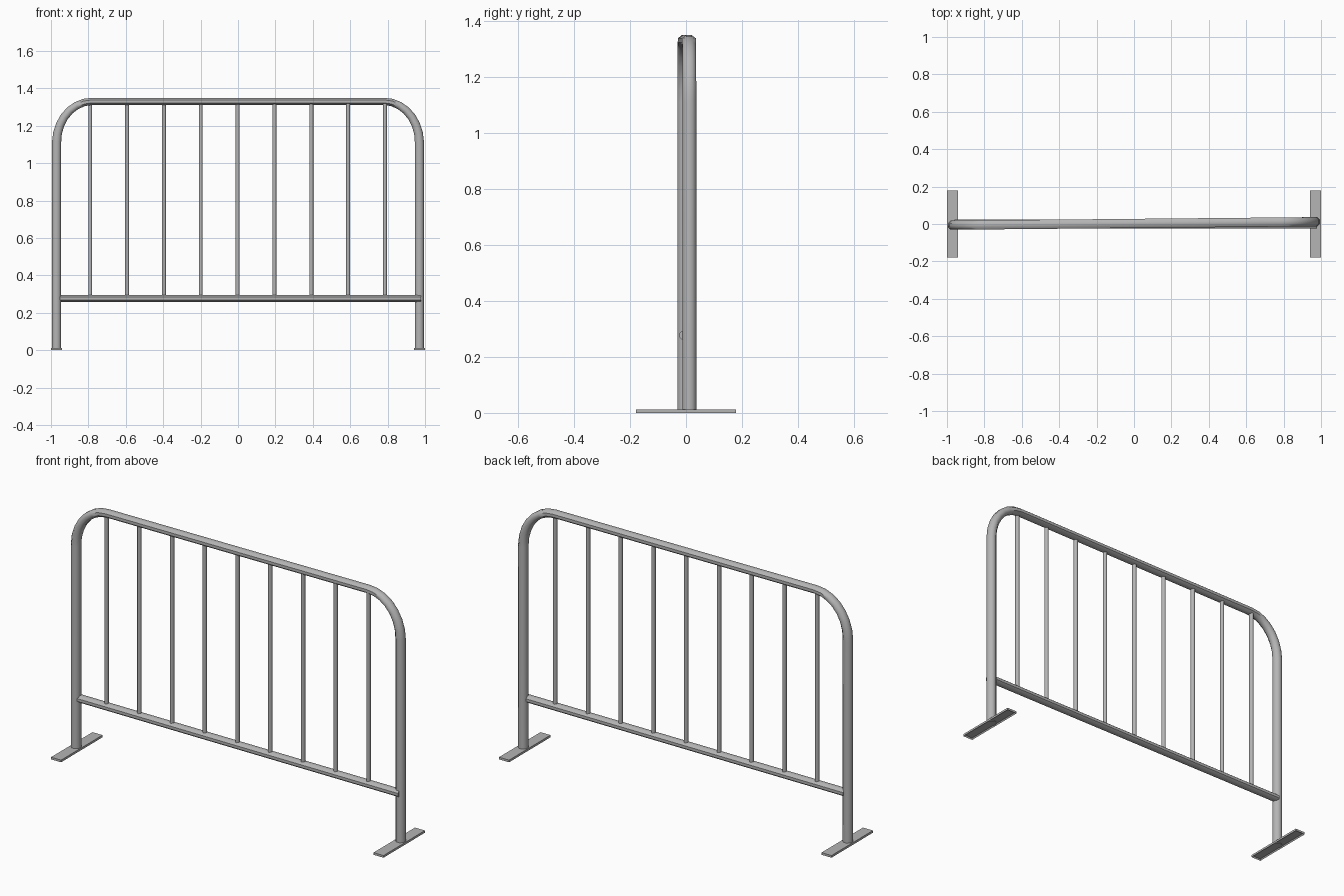
import bpy, bmesh, math
from mathutils import Vector

cube = bpy.data.objects.get("Cube")
if cube:
    bpy.data.objects.remove(cube, do_unlink=True)

steel = bpy.data.materials.new("galvanised_grey")
steel.use_nodes = True
GREY = (0.46, 0.46, 0.46, 1)
steel.diffuse_color = GREY
steel.node_tree.nodes["Principled BSDF"].inputs["Base Color"].default_value = GREY


def finish(name, bm, smooth=True):
    bmesh.ops.recalc_face_normals(bm, faces=bm.faces)
    mesh = bpy.data.meshes.new(name)
    bm.to_mesh(mesh)
    bm.free()
    mesh.materials.append(steel)
    obj = bpy.data.objects.new(name, mesh)
    bpy.context.collection.objects.link(obj)
    if smooth:
        bpy.ops.object.select_all(action='DESELECT')
        obj.select_set(True)
        bpy.context.view_layer.objects.active = obj
        bpy.ops.object.shade_smooth_by_angle(angle=math.radians(50))
    return obj


def tube(name, path, radii, depth, sides=8):
    """Sweep an oval section along an upright path; radii lie in the x-z plane, depth along y."""
    bm = bmesh.new()
    path = [Vector(p) for p in path]
    grow = 1 / math.cos(math.pi / sides)
    rings = []
    for i, p in enumerate(path):
        t = path[min(i + 1, len(path) - 1)] - path[max(i - 1, 0)]
        across = Vector((t.z, 0, -t.x)).normalized()
        ring = []
        for k in range(sides):
            a = 2 * math.pi * (k + 0.5) / sides
            offset = across * math.cos(a) * radii[i] + Vector((0, math.sin(a) * depth, 0))
            ring.append(bm.verts.new(p + offset * grow))
        rings.append(ring)
    for a, b in zip(rings, rings[1:]):
        for k in range(sides):
            n = (k + 1) % sides
            bm.faces.new((a[k], a[n], b[n], b[k]))
    bm.faces.new(rings[0])
    bm.faces.new(rings[-1])
    return finish(name, bm)


def lean(x):
    # The hoop is turned very slightly about the vertical
    return 0.003 + 0.0095 * x


# Bent hoop: two posts, rounded corners and top rail
STEPS = 7
half = [(0.97, 0.004, 0.0245)]
for i in range(STEPS + 1):
    a = math.pi / 2 * i / STEPS
    half.append((0.78 + 0.19 * math.cos(a), 1.11 + 0.22 * math.sin(a),
                 0.0245 - 0.0055 * i / STEPS))
outline = [(-x, z, r) for x, z, r in half] + half[::-1]
tube("hoop_frame", [(x, lean(x), z) for x, z, r in outline], [r for x, z, r in outline], 0.0245)

# Lower rail
tube("lower_rail", [(-0.96, 0, 0.277), (0.978, 0, 0.277)], [0.0185] * 2, 0.0235)

# Upright bars
for i in range(9):
    x = -0.002 + 0.197 * (i - 4)
    tube(f"upright_bar_{i + 1}", [(x, 0, 0.28), (x, 0, 1.325)], [0.0105] * 2, 0.0115)

# Foot plates, hollow underneath
for side, label in ((-1, "right"), (1, "left")):
    bm = bmesh.new()
    bmesh.ops.create_cube(bm, size=1)
    for v in bm.verts:
        v.co = (side * 0.97 + v.co.x * 0.06, v.co.y * 0.356, 0.006 + v.co.z * 0.012)
    base = min(bm.faces, key=lambda f: f.calc_center_median().z)
    bmesh.ops.inset_region(bm, faces=[base], thickness=0.007)
    for v in base.verts:
        v.co.z += 0.007
    finish(f"{label}_foot_plate", bm, smooth=False)
